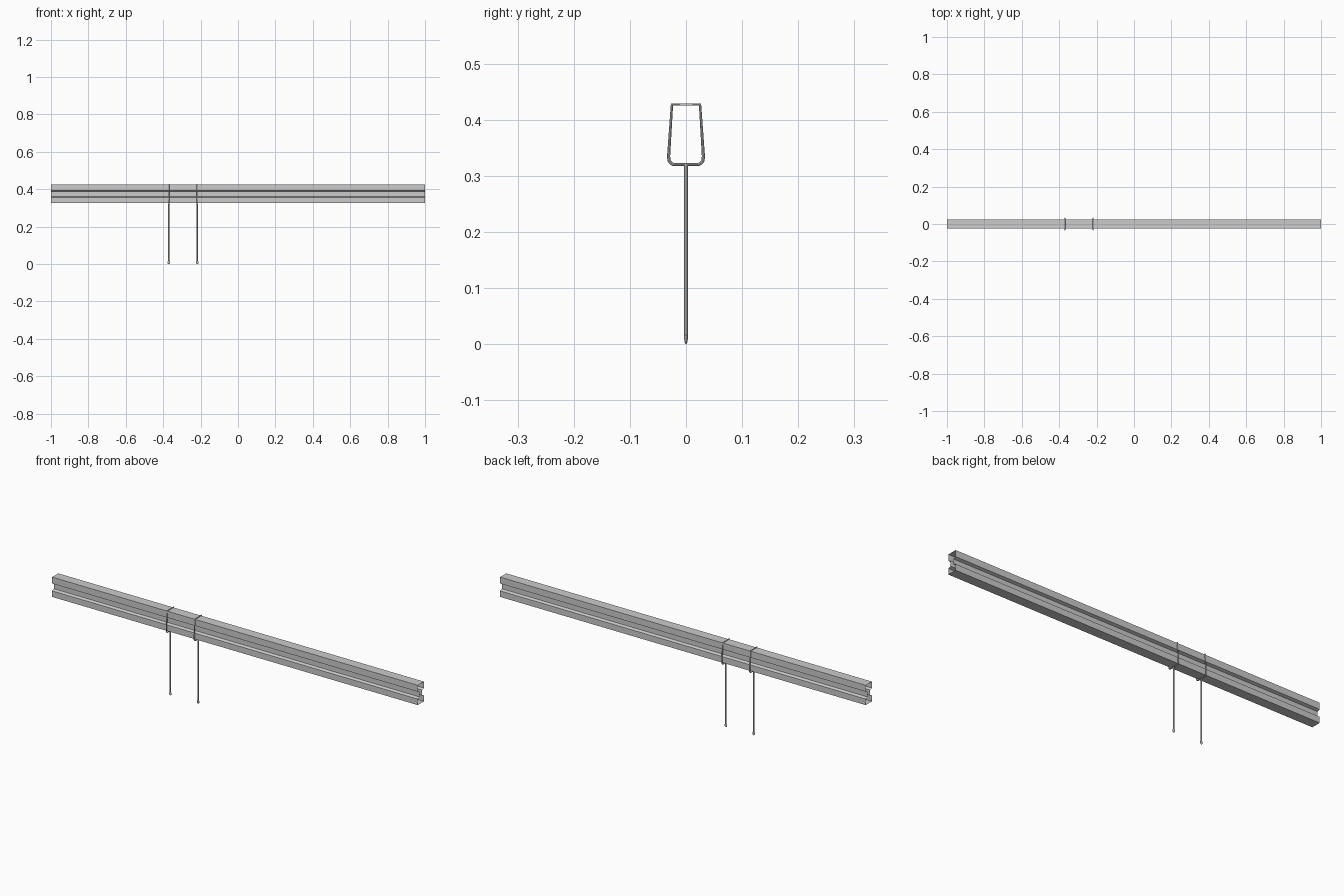
import bpy, bmesh, math

if "Cube" in bpy.data.objects:
    bpy.data.objects.remove(bpy.data.objects["Cube"])


def sweep_wire(name, pts, r, cyclic=False):
    # Round wire following a polyline path, converted to mesh
    cu = bpy.data.curves.new(name, 'CURVE')
    cu.dimensions = '3D'
    cu.bevel_depth = r
    cu.bevel_resolution = 2
    cu.use_fill_caps = True
    sp = cu.splines.new('POLY')
    sp.points.add(len(pts) - 1)
    for p, co in zip(sp.points, pts):
        p.co = (*co, 1)
    sp.use_cyclic_u = cyclic
    ob = bpy.data.objects.new(name, cu)
    bpy.context.collection.objects.link(ob)
    bpy.ops.object.select_all(action='DESELECT')
    bpy.context.view_layer.objects.active = ob
    ob.select_set(True)
    bpy.ops.object.convert(target='MESH')
    bpy.ops.object.shade_smooth_by_angle(angle=math.radians(40))


# Hollow sheet rail: side profile with a groove on both sides, open ends
W, D = 0.024, 0.014
half = [(W, 0.327), (W, 0.357), (W - D, 0.362), (W - D, 0.388), (W, 0.393), (W, 0.425)]
profile = half + [(-y, z) for y, z in reversed(half)]
bm = bmesh.new()
rings = [[bm.verts.new((x, y, z)) for y, z in profile] for x in (-1, 1)]
n = len(profile)
for i in range(n):
    j = (i + 1) % n
    bm.faces.new((rings[0][i], rings[0][j], rings[1][j], rings[1][i]))
bmesh.ops.recalc_face_normals(bm, faces=bm.faces)
me = bpy.data.meshes.new("rail")
bm.to_mesh(me)
bm.free()
bpy.context.collection.objects.link(bpy.data.objects.new("rail", me))

# Hanger loop outline (y, z): tapered sides with rounded lower corners
side = [(0.025, 0.427), (0.031, 0.335)]
for k in range(1, 6):
    a = math.radians(-18 * k)
    side.append((0.020 + 0.011 * math.cos(a), 0.331 + 0.011 * math.sin(a)))
loop = side + [(-y, z) for y, z in reversed(side)]

# Two hangers, each a loop, a rod and a small bead at the tip
for tag, x in (("left", -0.37), ("right", -0.218)):
    sweep_wire(tag + "_hanger_loop", [(x, y, z) for y, z in loop], 0.0028, True)
    sweep_wire(tag + "_hanger_rod", [(x, 0, 0.32), (x, 0, 0.008)], 0.0032)
    bpy.ops.mesh.primitive_uv_sphere_add(segments=16, ring_count=8, radius=1, location=(x, 0, 0.009))
    tip = bpy.context.object
    tip.name = tag + "_rod_tip"
    tip.scale = (0.007, 0.0032, 0.009)
    bpy.ops.object.shade_smooth_by_angle()
